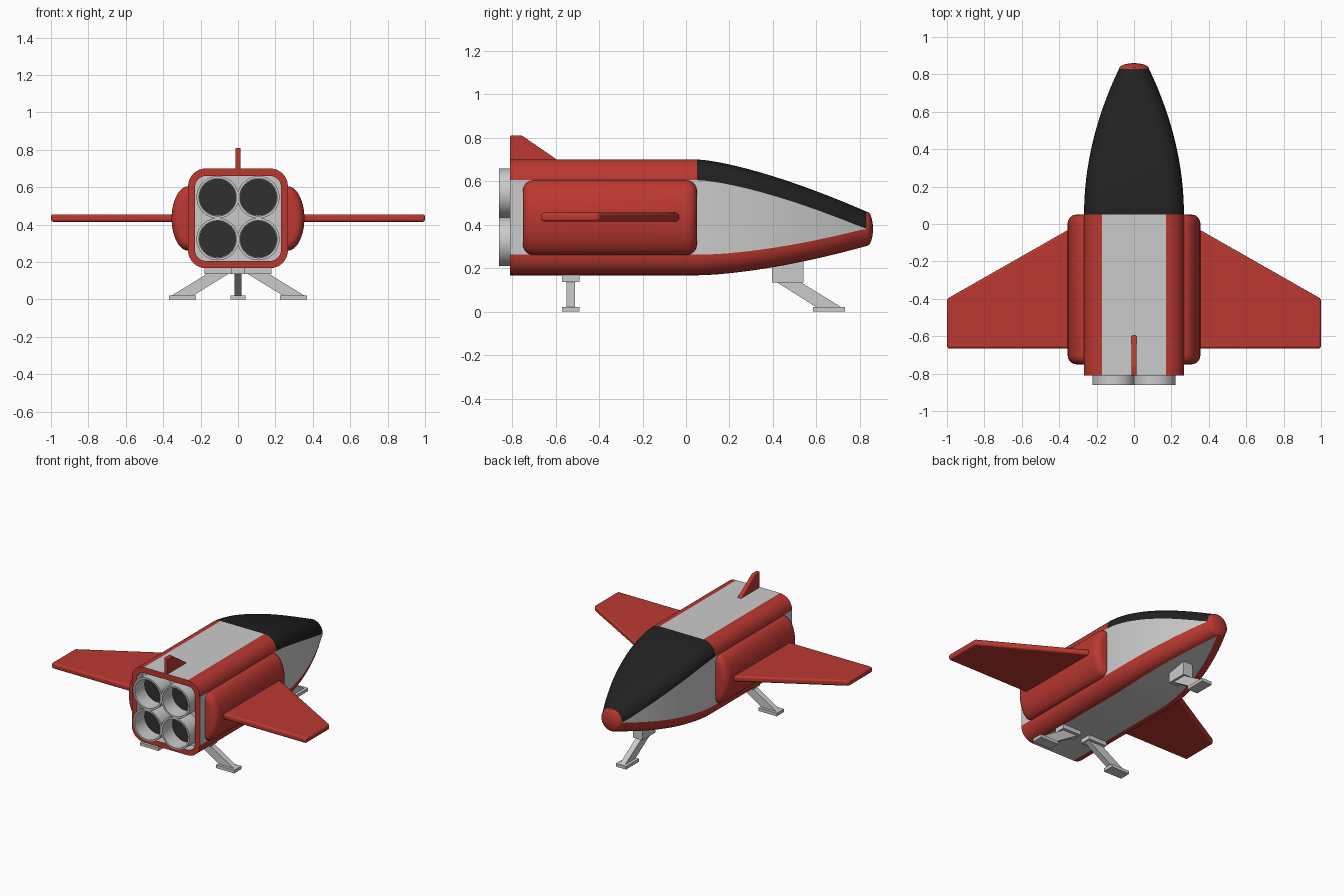
import bpy, bmesh
from math import sin, cos, pi, radians
from mathutils import Vector

if "Cube" in bpy.data.objects:
    bpy.data.objects.remove(bpy.data.objects["Cube"])


def material(name, rgb):
    m = bpy.data.materials.new(name)
    m.diffuse_color = (*rgb, 1)
    m.use_nodes = True
    m.node_tree.nodes["Principled BSDF"].inputs["Base Color"].default_value = m.diffuse_color
    return m


RED = material("red_paint", (0.5, 0.04, 0.03))
BLACK = material("black_glass", (0.015, 0.015, 0.015))
DARK = material("dark_interior", (0.03, 0.03, 0.03))


def finish(name, bm, mat=None, bevel=0):
    me = bpy.data.meshes.new(name)
    bm.to_mesh(me)
    bm.free()
    ob = bpy.data.objects.new(name, me)
    bpy.context.collection.objects.link(ob)
    if mat:
        me.materials.append(mat)
    if bevel:
        b = ob.modifiers.new("bevel", "BEVEL")
        b.width, b.segments = bevel, 3
    return ob


def loft(name, rings, mat=None, keep=None):
    """Capped skin through rings; keep(ring, side) picks which faces stay."""
    bm = bmesh.new()
    rows = [[bm.verts.new(p) for p in r] for r in rings]
    n = len(rows[0])
    drop = []
    for j in range(len(rows) - 1):
        for i in range(n):
            k = (i + 1) % n
            f = bm.faces.new((rows[j][i], rows[j][k], rows[j + 1][k], rows[j + 1][i]))
            if keep and not keep(j, i):
                drop.append(f)
    for j, row in ((-1, rows[0]), (len(rows) - 1, rows[-1])):
        f = bm.faces.new(row)
        if keep and not keep(j, -1):
            drop.append(f)
    bmesh.ops.recalc_face_normals(bm, faces=bm.faces)
    if drop:
        bmesh.ops.delete(bm, geom=drop, context="FACES")
    return finish(name, bm, mat)


def solid(name, outline, depth, mat=None, bevel=0):
    """Flat outline of 3D points pushed along the depth vector."""
    bm = bmesh.new()
    a = [bm.verts.new(p) for p in outline]
    b = [bm.verts.new(Vector(p) + Vector(depth)) for p in outline]
    bm.faces.new(a)
    bm.faces.new(b)
    for i in range(len(a)):
        k = (i + 1) % len(a)
        bm.faces.new((a[i], a[k], b[k], b[i]))
    bmesh.ops.recalc_face_normals(bm, faces=bm.faces)
    return finish(name, bm, mat, bevel)


def box(name, x0, x1, y0, y1, z0, z1):
    return solid(name, [(x0, y0, z0), (x1, y0, z0), (x1, y1, z0), (x0, y1, z0)], (0, 0, z1 - z0))


# Hull: rounded-square rings from the recessed rear plate to the nose tip
C = 8


def ring(y, hw, zb, zt, r):
    r = min(r, hw * 0.99, (zt - zb) * 0.495)
    pts = []
    for q, (sx, sz) in enumerate(((1, 1), (-1, 1), (-1, -1), (1, -1))):
        cx, cz = sx * (hw - r), (zt - r if sz > 0 else zb + r)
        for i in range(C + 1):
            a = (q + i / C) * pi / 2
            pts.append((cx + r * cos(a), y, cz + r * sin(a)))
    return pts


rings = [ring(-0.74, 0.23, 0.205, 0.66, 0.06), ring(-0.81, 0.23, 0.205, 0.66, 0.06),
         ring(-0.81, 0.267, 0.167, 0.70, 0.095)]
NOSE = len(rings)
STEPS = 16
for i in range(STEPS + 1):
    t = i / STEPS
    rings.append(ring(0.05 + 0.78 * t, 0.267 - 0.187 * t ** 2, 0.167 + 0.135 * t ** 1.6,
                      0.70 - 0.24 * t ** 1.41, 0.095 - 0.014 * t))
TIP = len(rings) - 1
for i in range(1, 7):
    a = i / 6.3 * pi / 2
    s = 0.08 * cos(a)
    rings.append(ring(0.83 + 0.03 * sin(a), s, 0.381 - s, 0.381 + s, s))


def colour(j, i):
    if j < 1:
        return "grey"
    if j == 1 or j >= TIP:
        return "red"
    corner, flat = i // (C + 1), i % (C + 1) == C
    if j >= NOSE and (corner == 0 or (corner == 1 and not flat)):
        return "black"
    return "grey" if flat else "red"


loft("hull_panels", rings, None, lambda j, i: colour(j, i) == "grey")
loft("hull_trim", rings, RED, lambda j, i: colour(j, i) == "red")
loft("canopy", rings, BLACK, lambda j, i: colour(j, i) == "black")

# Four engine nozzles with dark ends
for sx in (-1, 1):
    for sz in (-1, 1):
        def circle(r, y):
            return [(sx * 0.109 + r * cos(k * pi / 24), y, 0.434 + sz * 0.112 + r * sin(k * pi / 24))
                    for k in range(48)]
        loft("engine_nozzle", [circle(0.113, -0.735), circle(0.113, -0.86),
                               circle(0.1, -0.86), circle(0.1, -0.745)])
        loft("nozzle_core", [circle(0.099, -0.75), circle(0.099, -0.74)], DARK)

for s, side in ((1, "right"), (-1, "left")):
    # Side pod: half-ellipse section with rounded ends
    ends = [k / 6 * pi / 2 for k in range(7)]
    stations = [(-0.70 - 0.05 * sin(a), cos(a)) for a in reversed(ends)]
    stations += [(0.0 + 0.05 * sin(a), cos(a)) for a in ends]
    pod = []
    for y, c in stations:
        d, h = 0.09 - 0.045 * (1 - c), 0.1725 - 0.05 * (1 - c)
        arc = [-pi / 2 + pi * k / 24 for k in range(25)]
        pod.append([(s * 0.25, y, 0.4325 - h)]
                   + [(s * (0.265 + d * cos(a)), y, 0.4325 + h * sin(a)) for a in arc]
                   + [(s * 0.25, y, 0.4325 + h)])
    loft(side + "_pod", pod, RED)

    # Wing
    solid(side + "_wing", [(s * 0.28, 0.01, 0.415), (s, -0.40, 0.415), (s, -0.665, 0.415),
                           (s * 0.28, -0.665, 0.415)], (0, 0, 0.04), RED, 0.012)

    # Rear landing leg
    x0, x1 = sorted((s * 0.035, s * 0.18))
    box(side + "_leg_mount", x0, x1, -0.57, -0.49, 0.137, 0.18)
    solid(side + "_leg_strut", [(s * 0.045, -0.55, 0.14), (s * 0.16, -0.55, 0.14),
                                (s * 0.355, -0.55, 0.02), (s * 0.24, -0.55, 0.02)], (0, 0.04, 0))
    x0, x1 = sorted((s * 0.225, s * 0.37))
    box(side + "_leg_foot", x0, x1, -0.57, -0.49, 0, 0.022)

# Tail fin
solid("tail_fin", [(-0.014, -0.81, 0.68), (-0.014, -0.81, 0.81), (-0.014, -0.755, 0.81),
                   (-0.014, -0.595, 0.70), (-0.014, -0.595, 0.68)], (0.028, 0, 0), RED, 0.005)

# Nose landing leg
box("nose_leg_mount", -0.037, 0.037, 0.395, 0.54, 0.135, 0.26)
solid("nose_leg_strut", [(-0.02, 0.41, 0.14), (-0.02, 0.52, 0.14),
                         (-0.02, 0.715, 0.02), (-0.02, 0.60, 0.02)], (0.04, 0, 0))
box("nose_leg_foot", -0.04, 0.04, 0.585, 0.73, 0, 0.022)

# Smooth curved surfaces, keep hard edges
for ob in bpy.context.scene.objects:
    ob.select_set(True)
    bpy.context.view_layer.objects.active = ob
bpy.ops.object.shade_smooth_by_angle(angle=radians(30))
